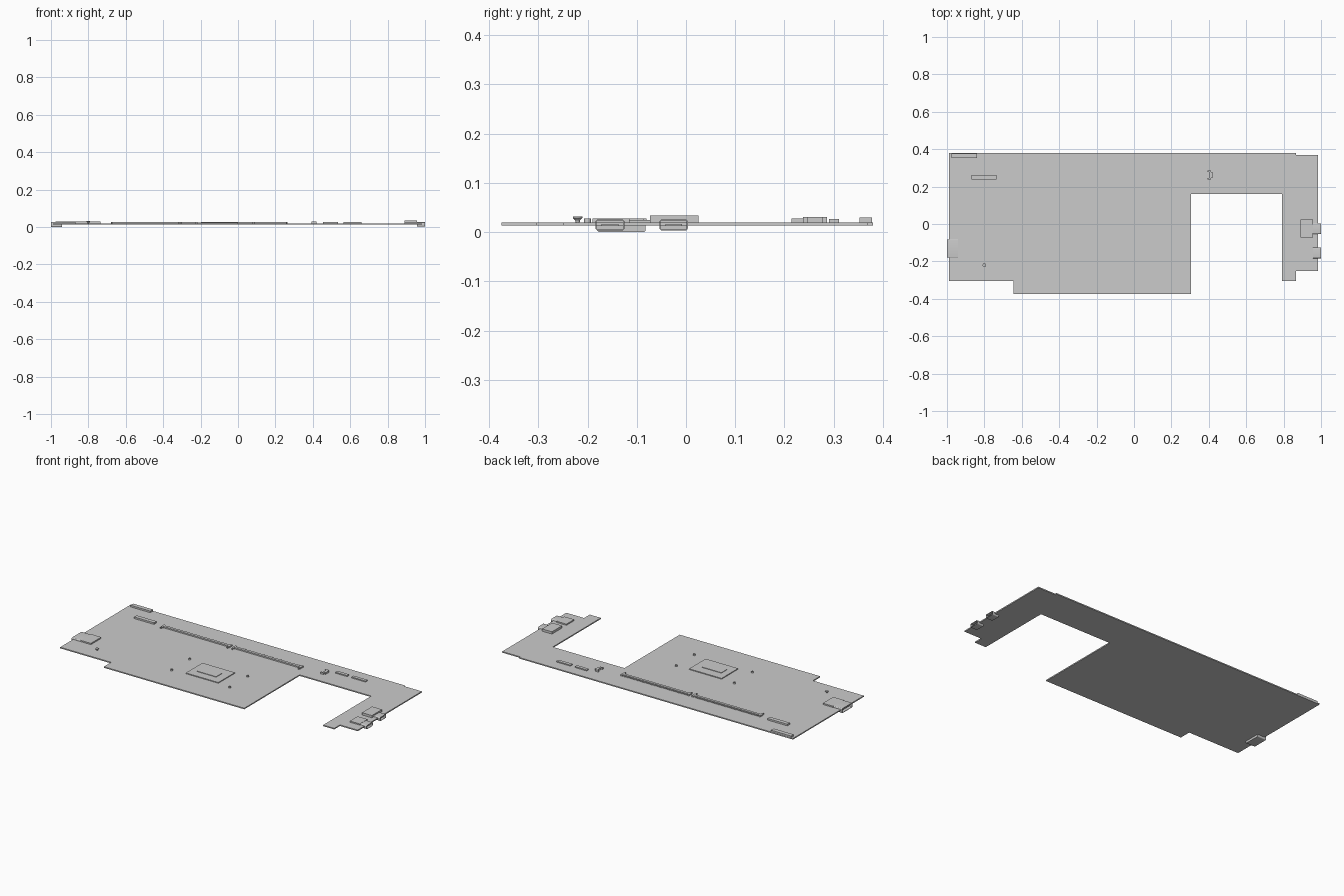
import bpy, bmesh, math
from mathutils import Matrix, Vector

if "Cube" in bpy.data.objects:
    bpy.data.objects.remove(bpy.data.objects["Cube"])

TOP = 0.02  # upper face of the board


def finish(name, bm, smooth=False):
    bmesh.ops.recalc_face_normals(bm, faces=bm.faces)
    me = bpy.data.meshes.new(name)
    bm.to_mesh(me)
    bm.free()
    ob = bpy.data.objects.new(name, me)
    bpy.context.collection.objects.link(ob)
    if smooth:
        bpy.ops.object.select_all(action='DESELECT')
        ob.select_set(True)
        bpy.context.view_layer.objects.active = ob
        bpy.ops.object.shade_smooth_by_angle()
    return ob


def add_box(bm, x0, x1, y0, y1, z0, z1):
    m = Matrix.Translation(((x0 + x1) / 2, (y0 + y1) / 2, (z0 + z1) / 2))
    m = m @ Matrix.Diagonal((x1 - x0, y1 - y0, z1 - z0, 1))
    bmesh.ops.create_cube(bm, size=1, matrix=m)


def boxes(name, *dims):
    bm = bmesh.new()
    for d in dims:
        add_box(bm, *d)
    return finish(name, bm)


def lathe(name, x, y, profile, n=20):
    # closed (radius, z) profile spun about a vertical axis
    bm = bmesh.new()
    rings = [[bm.verts.new((x + r * math.cos(2 * math.pi * i / n),
                            y + r * math.sin(2 * math.pi * i / n), z))
              for i in range(n)] for r, z in profile]
    for a, b in zip(rings, rings[1:] + rings[:1]):
        for i in range(n):
            j = (i + 1) % n
            bm.faces.new((a[i], a[j], b[j], b[i]))
    return finish(name, bm, True)


def rounded_loop(bm, x, y0, y1, z0, z1, r, seg=5):
    loop = []
    corners = [(y1 - r, z1 - r), (y0 + r, z1 - r), (y0 + r, z0 + r), (y1 - r, z0 + r)]
    for k, (cy, cz) in enumerate(corners):
        for i in range(seg + 1):
            a = math.pi / 2 * (k + i / seg)
            loop.append(bm.verts.new((x, cy + r * math.cos(a), cz + r * math.sin(a))))
    return loop


def port_shell(name, back, front, y0, y1, z0, z1, r):
    # rounded metal sleeve with an open mouth and an inner tongue
    w = 0.0025
    d = 1 if front > back else -1
    bm = bmesh.new()
    loops = [rounded_loop(bm, back, y0, y1, z0, z1, r),
             rounded_loop(bm, front, y0, y1, z0, z1, r),
             rounded_loop(bm, front, y0 + w, y1 - w, z0 + w, z1 - w, r - w),
             rounded_loop(bm, back + d * 0.006, y0 + w, y1 - w, z0 + w, z1 - w, r - w)]
    n = len(loops[0])
    for a, b in zip(loops, loops[1:]):
        for i in range(n):
            j = (i + 1) % n
            bm.faces.new((a[i], a[j], b[j], b[i]))
    bm.faces.new(loops[0])
    bm.faces.new(loops[-1])
    finish(name, bm, True)
    zc = (z0 + z1) / 2
    xa, xb = sorted((back + d * 0.005, front - d * 0.008))
    boxes(name + "_tongue", (xa, xb, y0 + 0.012, y1 - 0.012, zc - 0.002, zc + 0.002))


# Circuit board outline, extruded
outline = [(-0.99, 0.38), (0.865, 0.38), (0.865, 0.37), (0.985, 0.37), (0.985, -0.25),
           (0.865, -0.25), (0.865, -0.305), (0.79, -0.305), (0.79, 0.16), (0.305, 0.16),
           (0.305, -0.375), (-0.645, -0.375), (-0.645, -0.305), (-0.99, -0.305)]
bm = bmesh.new()
face = bm.faces.new([bm.verts.new((x, y, 0.013)) for x, y in outline])
ext = bmesh.ops.extrude_face_region(bm, geom=[face])
bmesh.ops.translate(bm, vec=Vector((0, 0, TOP - 0.013)),
                    verts=[v for v in ext['geom'] if isinstance(v, bmesh.types.BMVert)])
finish("circuit_board", bm)

# Processor package and die
boxes("processor_base", (-0.22, 0.0, -0.19, -0.03, TOP, 0.025))
boxes("processor_die", (-0.18, -0.05, -0.14, -0.085, 0.025, 0.028))

# Cooler standoffs around the processor
for x in (-0.31, 0.085):
    for y in (-0.025, -0.2):
        lathe("standoff", x, y, [(0.007, TOP - 0.001), (0.007, 0.028),
                                 (0.004, 0.028), (0.004, TOP - 0.001)])

# Flared screw
lathe("screw", -0.8, -0.22, [(0.0005, TOP), (0.004, TOP), (0.005, 0.024),
                             (0.010, 0.029), (0.010, 0.0315), (0.0005, 0.0315)])

# Two memory slots with end latches and contact teeth
for x0, x1 in ((-0.68, -0.217), (-0.198, 0.265)):
    boxes("memory_slot_body", (x0 + 0.012, x1 - 0.012, 0.232, 0.248, TOP, 0.028))
    boxes("memory_slot_latches",
          (x0, x0 + 0.012, 0.225, 0.255, TOP, 0.028), (x1 - 0.012, x1, 0.225, 0.255, TOP, 0.028),
          (x0 + 0.003, x0 + 0.009, 0.214, 0.225, TOP, 0.028),
          (x1 - 0.009, x1 - 0.003, 0.214, 0.225, TOP, 0.028))
    count = 44
    step = (x1 - x0 - 0.04) / count
    boxes("memory_slot_contacts",
          *[(x0 + 0.02 + i * step, x0 + 0.02 + (i + 0.5) * step, 0.248, 0.254, TOP, 0.0255)
            for i in range(count)])

# Plain headers along the rear edge
for name, d in (("corner_header", (-0.975, -0.84, 0.352, 0.378, TOP, 0.03)),
                ("rear_header", (-0.87, -0.735, 0.238, 0.263, TOP, 0.03)),
                ("small_header", (0.455, 0.535, 0.291, 0.311, TOP, 0.0265)),
                ("long_header", (0.565, 0.66, 0.291, 0.311, TOP, 0.0265))):
    boxes(name, d)

# Bracket-shaped socket
boxes("bracket_socket", (0.402, 0.42, 0.246, 0.278, TOP, 0.0305),
      (0.393, 0.412, 0.238, 0.246, TOP, 0.0305), (0.393, 0.412, 0.278, 0.286, TOP, 0.0305))

# Right side ports: housing on the board, sleeve over the edge
boxes("upper_port_housing", (0.89, 0.957, -0.073, 0.025, TOP, 0.034))
port_shell("upper_port", 0.957, 1.0, -0.054, 0.004, 0.003, 0.026, 0.006)
boxes("lower_port_housing", (0.89, 0.957, -0.19, -0.115, TOP, 0.0275))
port_shell("lower_port", 0.957, 1.0, -0.184, -0.125, 0.003, 0.026, 0.006)

# Left side port
boxes("left_port_housing", (-0.94, -0.87, -0.18, -0.08, TOP, 0.028))
port_shell("left_port", -0.94, -1.0, -0.18, -0.082, 0.0, 0.028, 0.005)
